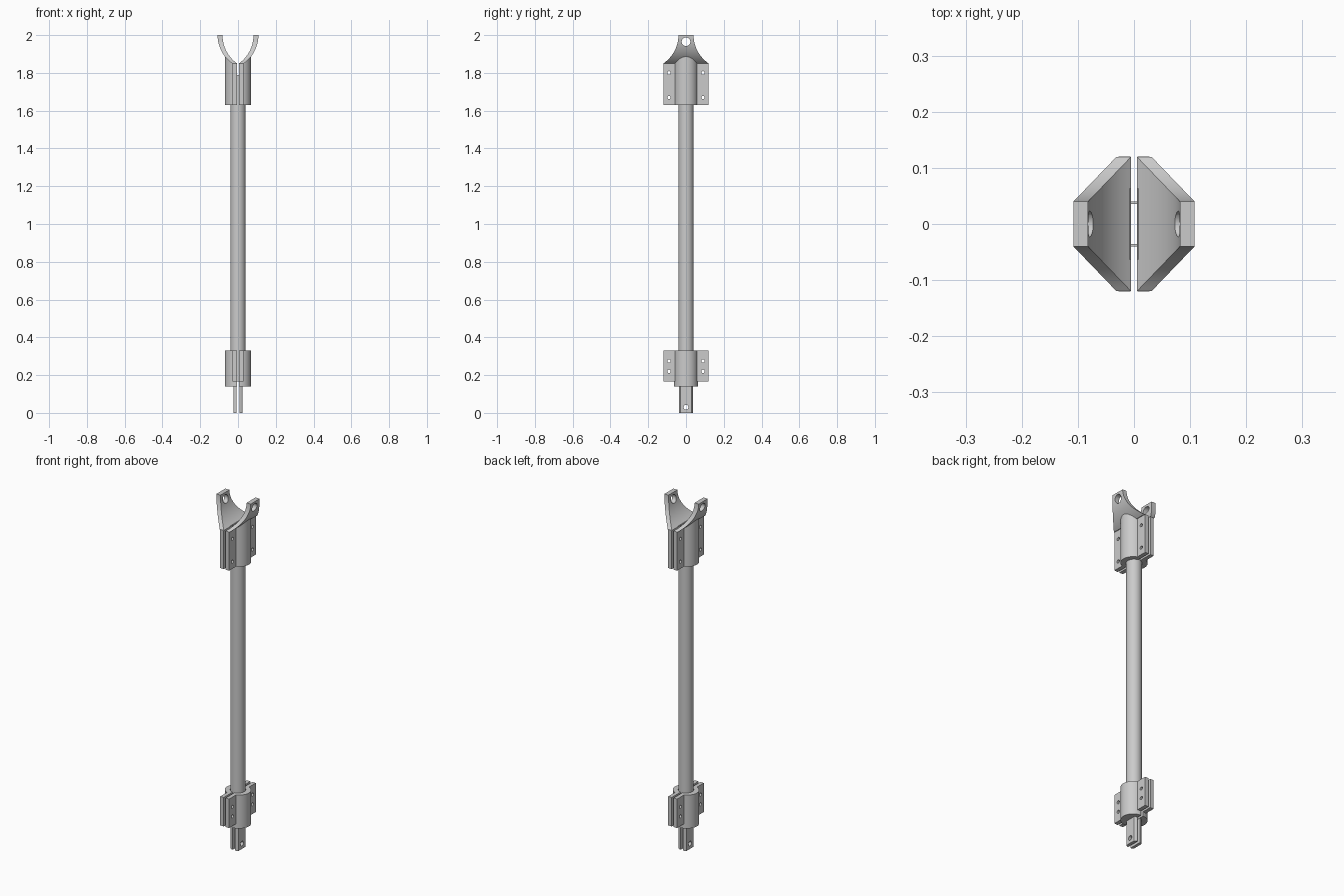
import bpy, bmesh, math

if "Cube" in bpy.data.objects:
    bpy.data.objects.remove(bpy.data.objects["Cube"])

GAP, FL, R_OUT, BORE = 0.006, 0.028, 0.063, 0.0405   # slot half-width, flange face, clamp radii
EAR_C, EAR_R, EAR_T = -0.103, 0.185, 0.026           # ear arc centre, radius, thickness


def make(name, bm):
    bmesh.ops.recalc_face_normals(bm, faces=bm.faces)
    me = bpy.data.meshes.new(name)
    bm.to_mesh(me)
    bm.free()
    ob = bpy.data.objects.new(name, me)
    bpy.context.collection.objects.link(ob)
    return ob


def prism(name, pts, z0, z1):
    bm = bmesh.new()
    lo = [bm.verts.new((x, y, z0)) for x, y in pts]
    hi = [bm.verts.new((x, y, z1)) for x, y in pts]
    n = len(pts)
    for i in range(n):
        j = (i + 1) % n
        bm.faces.new((lo[i], lo[j], hi[j], hi[i]))
    bm.faces.new(lo[::-1])
    bm.faces.new(hi)
    return make(name, bm)


def arc(cx, r, a0, a1, n):
    return [(cx + r * math.cos(a0 + (a1 - a0) * i / n),
             r * math.sin(a0 + (a1 - a0) * i / n)) for i in range(n + 1)]


def finish(ob, holes=(), r=0.01, mirror=True):
    """Drill holes along x at (y, z), mirror to the other side, shade."""
    bpy.ops.object.select_all(action='DESELECT')
    bpy.context.view_layer.objects.active = ob
    ob.select_set(True)
    for y, z in holes:
        prism_pts = arc(0, r, 0, math.tau * 23 / 24, 23)
        cutter = prism("hole_cutter", prism_pts, -0.01, 0.2)
        for v in cutter.data.vertices:
            a, b, c = v.co
            v.co = (c, y + a, z + b)
        m = ob.modifiers.new("hole", 'BOOLEAN')
        m.operation, m.solver, m.object = 'DIFFERENCE', 'EXACT', cutter
        bpy.context.view_layer.update()
        bpy.ops.object.modifier_apply(modifier=m.name)
        bpy.data.objects.remove(cutter)
    if mirror:
        m = ob.modifiers.new("mirror", 'MIRROR')
        m.use_mirror_merge = False
        bpy.ops.object.modifier_apply(modifier=m.name)
    bpy.ops.object.shade_smooth_by_angle(angle=math.radians(30))


# Clamp half cross-section: flanges, outer arc and bore
ang = math.acos((FL - GAP) / R_OUT)
bang = math.acos(GAP / BORE)
section = ([(GAP, -0.12), (FL, -0.12)] + arc(GAP, R_OUT, -ang, ang, 24)
           + [(FL, 0.12), (GAP, 0.12)] + arc(0, BORE, bang, -bang, 24))
half_disc = arc(GAP, R_OUT, -math.pi / 2, math.pi / 2, 28)

finish(prism("upper_clamp", section, 1.63, 1.85),
       [(s * 0.09, z) for s in (-1, 1) for z in (1.67, 1.80)], 0.009)
finish(prism("lower_clamp", section, 0.165, 0.33),
       [(s * 0.09, z) for s in (-1, 1) for z in (0.22, 0.275)], 0.009)
finish(prism("lower_clamp_base", half_disc, 0.14, 0.165))

# Bottom tongue: split rod with flattened sides
a0, a1 = math.acos(0.008 / 0.039), math.acos(0.025 / 0.039)
tongue = arc(0, 0.039, -a0, -a1, 6) + arc(0, 0.039, a1, a0, 6)
finish(prism("bottom_tongue", tongue, 0, 0.15), [(0, 0.03)], 0.013)

# Curved ears: arc in xz that narrows in y as it rises
bm = bmesh.new()
rows = []
top = math.asin(0.15 / EAR_R)
for i in range(21):
    t = top * (1 - i / 20)
    x, z = EAR_C + EAR_R * math.cos(t), 2 - EAR_R * math.sin(t)
    y = 0.12 - (x - 0.005) * 0.08 / 0.077
    x = max(x, 0.0055)
    rows.append([bm.verts.new(c) for c in
                 ((x, -y, z), (x + EAR_T, -y, z), (x + EAR_T, y, z), (x, y, z))])
for a, b in zip(rows, rows[1:]):
    for k in range(4):
        j = (k + 1) % 4
        bm.faces.new((a[k], a[j], b[j], b[k]))
bm.faces.new(rows[0])
bm.faces.new(rows[-1])
finish(make("ear", bm), [(0, 1.965)], 0.023)

# Gusset: clamp barrel continued up to the underside of the ear
bm = bmesh.new()
lo, hi = [], []
for x, y in half_disc:
    xi = x - EAR_T * 0.6 - EAR_C
    z = max(1.852, 2 - math.sqrt(EAR_R ** 2 - xi ** 2))
    lo.append(bm.verts.new((x, y, 1.845)))
    hi.append(bm.verts.new((x, y, z)))
n = len(lo)
for i in range(n):
    j = (i + 1) % n
    bm.faces.new((lo[i], lo[j], hi[j], hi[i]))
bm.faces.new(lo)
for i in range(n // 2):
    ring = [hi[i], hi[i + 1], hi[n - 2 - i], hi[n - 1 - i]]
    bm.faces.new(list(dict.fromkeys(ring)))
finish(make("ear_gusset", bm))

# Main hollow tube
bm = bmesh.new()
N = 48
loops = []
for r, z in ((0.04, 0.165), (0.04, 1.79), (0.036, 1.79), (0.036, 0.165)):
    loops.append([bm.verts.new((r * math.cos(math.tau * i / N),
                                r * math.sin(math.tau * i / N), z)) for i in range(N)])
for k in range(4):
    a, b = loops[k], loops[(k + 1) % 4]
    for i in range(N):
        j = (i + 1) % N
        bm.faces.new((a[i], a[j], b[j], b[i]))
finish(make("main_tube", bm), mirror=False)
